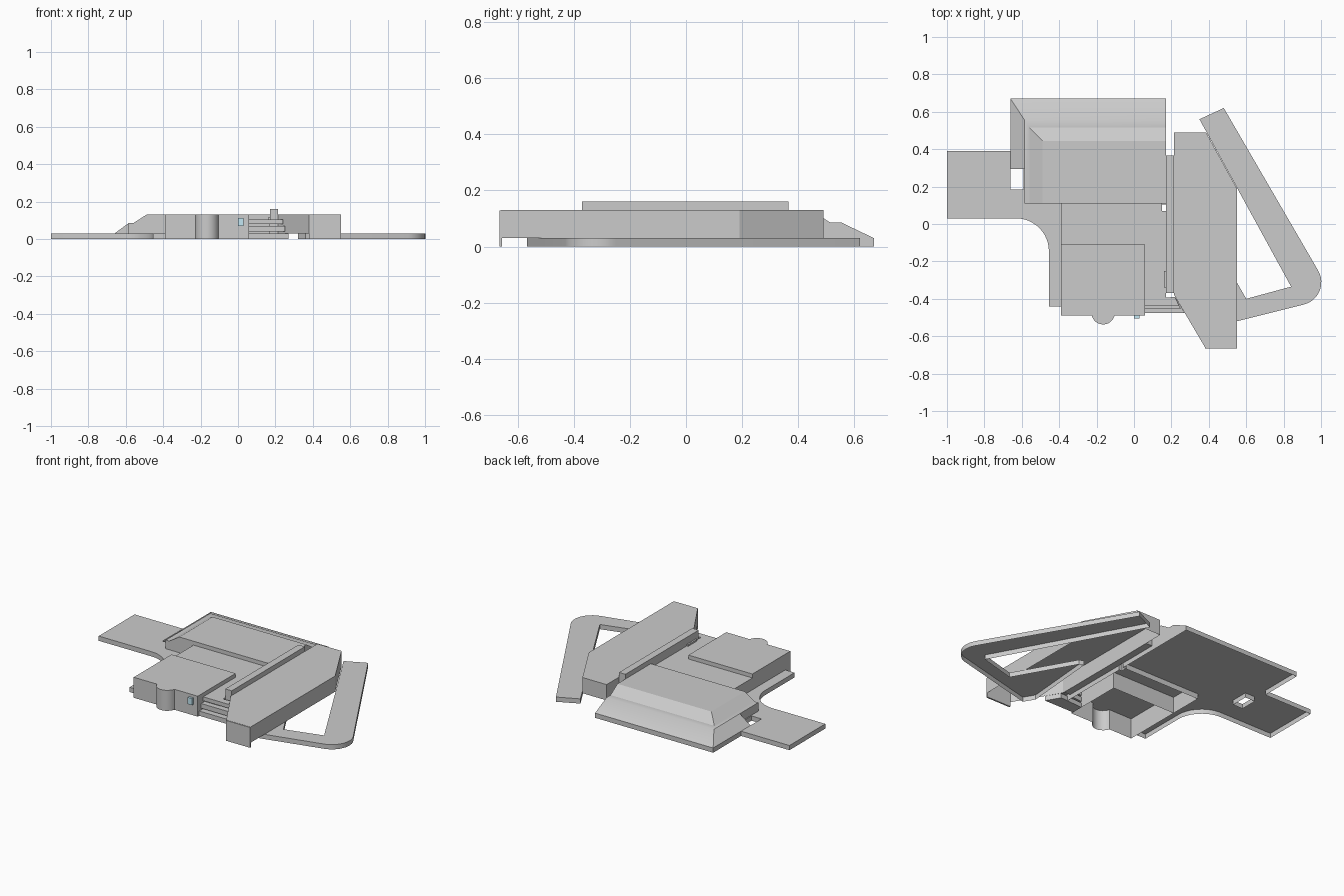
import bpy, bmesh
from math import cos, sin, pi
from mathutils import Vector

if "Cube" in bpy.data.objects:
    bpy.data.objects.remove(bpy.data.objects["Cube"])


def finish(name, bm):
    bmesh.ops.remove_doubles(bm, verts=bm.verts, dist=1e-5)
    bmesh.ops.recalc_face_normals(bm, faces=bm.faces)
    mesh = bpy.data.meshes.new(name)
    bm.to_mesh(mesh)
    bm.free()
    ob = bpy.data.objects.new(name, mesh)
    bpy.context.collection.objects.link(ob)
    bpy.ops.object.select_all(action='DESELECT')
    ob.select_set(True)
    bpy.context.view_layer.objects.active = ob
    bpy.ops.object.shade_smooth_by_angle(angle=0.5)
    return ob


def prism(name, outline, z0, z1, holes=(), closed=False):
    """Vertical walls and a flat top; open underneath unless closed."""
    bm = bmesh.new()
    caps = [z1, z0] if closed else [z1]
    for z in caps:
        edges = []
        for loop in (outline, *holes):
            vs = [bm.verts.new((x, y, z)) for x, y in loop]
            edges += [bm.edges.new((vs[i - 1], vs[i])) for i in range(len(vs))]
        bmesh.ops.triangle_fill(bm, edges=edges, use_beauty=True)
    for loop in (outline, *holes):
        for (ax, ay), (bx, by) in zip(loop, loop[1:] + loop[:1]):
            bm.faces.new([bm.verts.new(p) for p in
                          ((ax, ay, z0), (bx, by, z0), (bx, by, z1), (ax, ay, z1))])
    ob = finish(name, bm)
    me = ob.data
    # make sure the caps face outwards
    bm = bmesh.new()
    bm.from_mesh(me)
    top = [f for f in bm.faces if abs(f.normal.z) > 0.9 and f.calc_center_median().z > (z0 + z1) / 2]
    if top and top[0].normal.z < 0:
        bmesh.ops.reverse_faces(bm, faces=bm.faces)
    bm.to_mesh(me)
    bm.free()
    return ob


def rect(x0, x1, y0, y1):
    return [(x0, y0), (x1, y0), (x1, y1), (x0, y1)]


def arc(cx, cy, r, a0, a1, n=12):
    return [(cx + r * cos(a0 + (a1 - a0) * i / n), cy + r * sin(a0 + (a1 - a0) * i / n))
            for i in range(n + 1)]


def fillet(p, corner, q, r, n=12):
    p, c, q = Vector(p), Vector(corner), Vector(q)
    u, v = (p - c).normalized(), (q - c).normalized()
    half = u.angle(v) / 2
    mid = c + (u + v).normalized() * r / sin(half)
    a = c + u * r * cos(half) / sin(half) - mid
    b = c + v * r * cos(half) / sin(half) - mid
    sweep = a.angle_signed(b)
    start = Vector((1, 0)).angle_signed(a)
    return arc(mid.x, mid.y, r, -start, -start - sweep, n)


# Ground slab with the rounded inner corner and the small square opening
slab = [(-1, 0.39), (-1, 0.03)] + arc(-0.63, -0.145, 0.175, pi / 2, 0) + [
    (-0.455, -0.44), (-0.39, -0.44), (-0.39, 0.105), (0.17, 0.105),
    (0.17, 0.67), (-0.66, 0.67), (-0.66, 0.39)]
prism("ground_slab", slab, 0, 0.03, holes=[rect(-0.66, -0.59, 0.185, 0.295)])

# Angled path looping round the right side
path = [(0.35, 0.56), (0.48, 0.62)] + fillet((0.48, 0.62), (1.067, -0.391), (0.55, -0.52), 0.123) + [
    (0.55, -0.52), (0.36, -0.567), (0.32, -0.5), (0.36, -0.02), (0.39, -0.03), (0.6, -0.40), (0.84, -0.335)]
prism("angled_path", path, 0, 0.03)

# Right wing, with both corners cut off, and its front wall reaching the ground
prism("right_wing", [(0.215, 0.49), (0.215, -0.38), (0.38, -0.66), (0.55, -0.66),
                     (0.55, 0.19), (0.385, 0.49)], 0.03, 0.13)
prism("right_wing_front_wall", rect(0.38, 0.55, -0.665, -0.655), 0, 0.129, closed=True)

# Tall dividing wall and a small pier beside it
prism("dividing_wall", rect(0.17, 0.215, -0.37, 0.365), 0.03, 0.16, closed=True)
prism("wall_pier", rect(0.16, 0.175, -0.34, -0.25), 0.03, 0.115, closed=True)

# Central body and the taller front room with its round bay
prism("central_body", [(-0.39, 0.11), (-0.39, -0.11), (0.06, -0.11), (0.06, -0.42),
                       (0.17, -0.42), (0.17, 0.07), (0.15, 0.07), (0.15, 0.11)], 0.0, 0.105)
prism("front_room", [(-0.39, -0.11), (-0.39, -0.49)] + arc(-0.165, -0.474, 0.063, pi * 1.08, pi * 1.92)
      + [(0.06, -0.49), (0.06, -0.11)], 0, 0.13)

# Porch layers between the front room and the right wing
for i, (yf, xr, z0, z1) in enumerate([(-0.475, 0.27, 0, 0.03), (-0.455, 0.25, 0.04, 0.07),
                                      (-0.435, 0.24, 0.08, 0.105)]):
    prism(f"porch_layer_{i + 1}", [(0.06, -0.40), (0.06, yf), (xr, yf), (0.22, -0.39)], z0, z1, closed=True)

# Small wall light on the front room
lamp = prism("wall_light", rect(0.0, 0.03, -0.505, -0.488), 0.07, 0.112, closed=True)
mat = bpy.data.materials.new("pale_blue")
mat.diffuse_color = (0.55, 0.8, 0.9, 1)
mat.use_nodes = True
mat.node_tree.nodes["Principled BSDF"].inputs["Base Color"].default_value = mat.diffuse_color
lamp.data.materials.append(mat)

# Rear roof: two slopes with a narrow ledge, hipped at the left rear corner
bm = bmesh.new()
face = lambda *pts: bm.faces.new([bm.verts.new(p) for p in pts])
XL, XR, YB, YF = -0.66, 0.17, 0.67, 0.11
levels = [(0, 0, 0.03), (0.075, 0.115, 0.085), (0.1, 0.155, 0.085), (0.17, 0.225, 0.13)]
for i in range(3):
    (ax, ay, az), (bx, by, bz) = levels[i], levels[i + 1]
    yf = 0.295 if i == 0 else YF
    face((XL + ax, yf, az), (XL + bx, yf, bz), (XL + bx, YB - by, bz), (XL + ax, YB - ay, az))
    face((XL + ax, YB - ay, az), (XL + bx, YB - by, bz), (XR, YB - by, bz), (XR, YB - ay, az))
face((-0.49, YF, 0.13), (XR, YF, 0.13), (XR, 0.445, 0.13), (-0.49, 0.445, 0.13))
face((-0.585, YF, 0.03), (-0.585, 0.295, 0.03), (-0.585, 0.295, 0.085), (-0.585, YF, 0.085))
face((XL, 0.295, 0.03), (-0.585, 0.295, 0.03), (-0.585, 0.295, 0.085))
face(*[(XR, YB - d, z) for _, d, z in levels], (XR, YF, 0.13), (XR, YF, 0.03))
face((-0.585, YF, 0.03), *[(XL + d, YF, z) for d, _, z in levels[1:]], (XR, YF, 0.13), (XR, YF, 0.03))
finish("rear_roof", bm)
